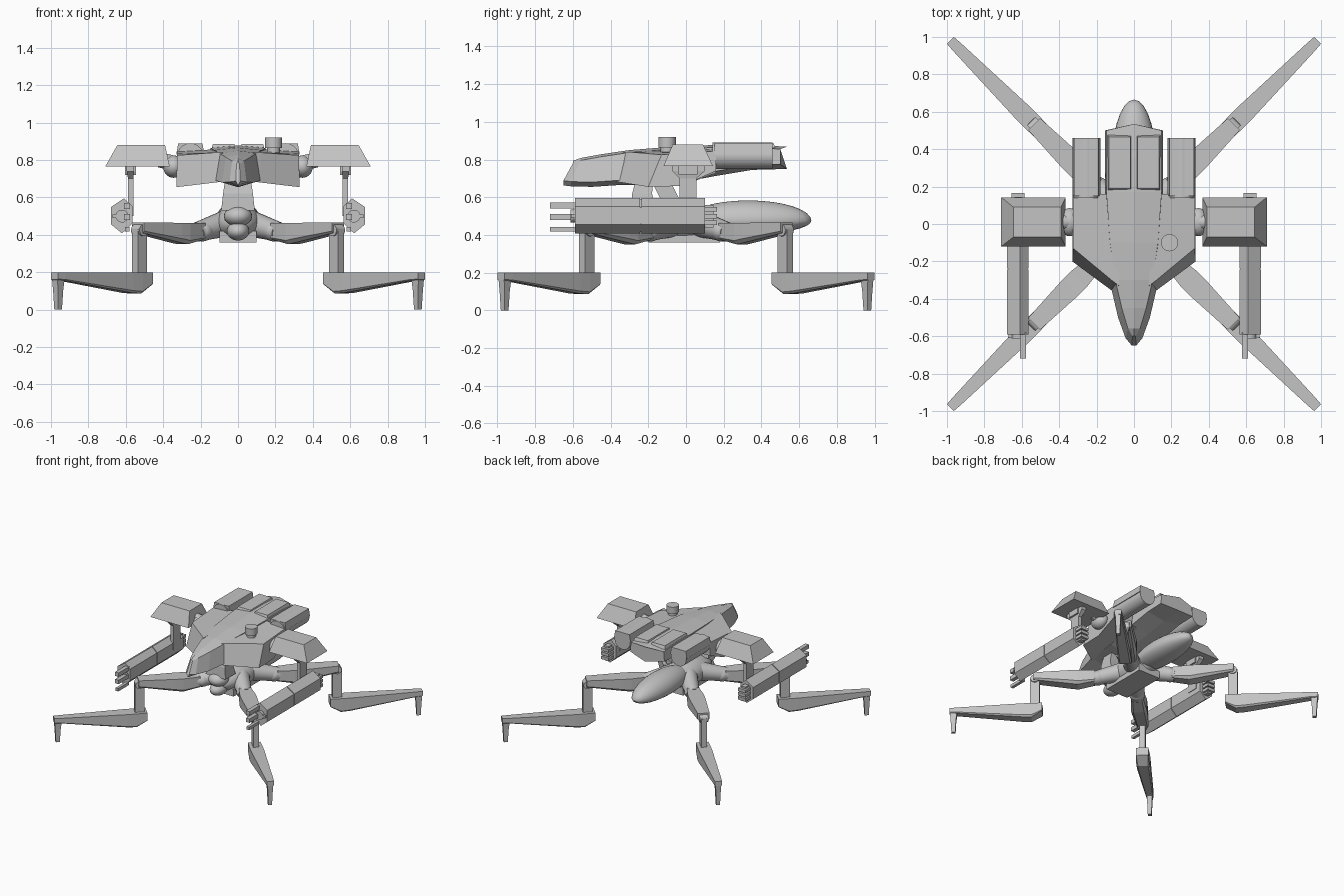
import bpy, bmesh, math
from mathutils import Vector, Matrix

if "Cube" in bpy.data.objects:
    bpy.data.objects.remove(bpy.data.objects["Cube"])

grey = bpy.data.materials.new("light_grey")
grey.diffuse_color = (0.55, 0.55, 0.55, 1)
grey.use_nodes = True
grey.node_tree.nodes["Principled BSDF"].inputs["Base Color"].default_value = grey.diffuse_color


def finish(name, bm, smooth=False):
    bmesh.ops.recalc_face_normals(bm, faces=bm.faces)
    me = bpy.data.meshes.new(name)
    bm.to_mesh(me)
    bm.free()
    me.materials.append(grey)
    ob = bpy.data.objects.new(name, me)
    bpy.context.collection.objects.link(ob)
    if smooth:
        bpy.ops.object.select_all(action='DESELECT')
        ob.select_set(True)
        bpy.context.view_layer.objects.active = ob
        bpy.ops.object.shade_smooth_by_angle(angle=math.radians(35))
    return ob


def loft(name, rings, smooth=False):
    """Skin equal-length rings of points and cap both ends."""
    bm = bmesh.new()
    vs = [[bm.verts.new(p) for p in r] for r in rings]
    n = len(rings[0])
    for a, b in zip(vs, vs[1:]):
        for i in range(n):
            j = (i + 1) % n
            bm.faces.new((a[i], a[j], b[j], b[i]))
    bm.faces.new(vs[0])
    bm.faces.new(vs[-1])
    return finish(name, bm, smooth)


def rect(x0, x1, y0, y1, z):
    return [(x0, y0, z), (x1, y0, z), (x1, y1, z), (x0, y1, z)]


def box(name, x0, x1, y0, y1, z0, z1):
    return loft(name, [rect(x0, x1, y0, y1, z0), rect(x0, x1, y0, y1, z1)])


def tube(name, a, b, r0, r1=None, n=24):
    a, b = Vector(a), Vector(b)
    bm = bmesh.new()
    rot = (b - a).to_track_quat('Z', 'Y').to_matrix().to_4x4()
    bmesh.ops.create_cone(bm, cap_ends=True, segments=n, radius1=r0,
                          radius2=r0 if r1 is None else r1, depth=(b - a).length,
                          matrix=Matrix.Translation((a + b) / 2) @ rot)
    return finish(name, bm, n > 8)


def ball(name, c, r, low=None):
    """Ellipsoid; low gives a different radius for the lower half."""
    bm = bmesh.new()
    bmesh.ops.create_uvsphere(bm, u_segments=28, v_segments=16, radius=1)
    for v in bm.verts:
        rz = low if low and v.co.z < 0 else r[2]
        v.co = Vector((v.co.x * r[0], v.co.y * r[1], v.co.z * rz)) + Vector(c)
    return finish(name, bm, True)


# Central fuselage: bottom y, width, z then top y, width, z
stations = [(-.65, .012, .668, -.60, .008, .785), (-.61, .045, .663, -.56, .032, .80),
            (-.50, .085, .66, -.45, .065, .82), (-.35, .12, .67, -.30, .10, .842),
            (-.10, .14, .67, -.10, .128, .858), (.17, .155, .72, .17, .148, .87),
            (.35, .155, .75, .35, .148, .87), (.50, .155, .755, .50, .148, .86)]
rings = []
for i, (yb, wb, zb, yt, wt, zt) in enumerate(stations):
    e = .035 if i == len(stations) - 1 else 0
    rings.append([(-wb, yb, zb + .02), (0, yb + e, zb - .005), (wb, yb, zb + .02),
                  (wt, yt, zt - .005), (0, yt + e, zt + .008), (-wt, yt, zt - .005)])
loft("fuselage", rings)

# Lookout turret on one shoulder
tube("turret_post", (.19, -.10, .80), (.19, -.10, .87), .034)
tube("turret_cap", (.19, -.10, .865), (.19, -.10, .92), .046)

for s, side in ((1, "right"), (-1, "left")):
    def X(pts):
        return [(s * p[0], p[1], p[2]) for p in pts]

    def sbox(name, x0, x1, *rest):
        box(side + "_" + name, *sorted((s * x0, s * x1)), *rest)

    # Wing block beside the nose, chamfered at front
    loft(side + "_wing", [
        X([(.08, -.38, .685), (.12, -.355, .68), (.33, -.20, .655), (.33, -.02, .66),
           (.33, .16, .74), (.08, .16, .73)]),
        X([(.08, -.33, .84), (.12, -.30, .84), (.325, -.13, .825), (.325, .0, .835),
           (.325, .16, .845), (.08, .16, .86)])])
    # Rear deck panel, and engine drum with its cover
    loft(side + "_deck_panel", [X(rect(.012, .142, .18, .475, .86)),
                                X(rect(.02, .134, .19, .465, .886))])
    tube(side + "_engine", (s * .255, .14, .82), (s * .255, .46, .82), .07)
    loft(side + "_engine_cover", [X(rect(.18, .33, .15, .46, .83)),
                                  X(rect(.19, .32, .15, .46, .888))])

    # Shoulder joint and sloped shoulder pod
    ball(side + "_shoulder_ball", (s * .345, .01, .765), (.055, .075, .06))
    tube(side + "_shoulder_axle", (s * .3, .01, .775), (s * .42, .01, .8), .04)
    loft(side + "_shoulder_pod", [X(rect(.365, .71, -.12, .143, .765)),
                                  X(rect(.39, .645, -.07, .09, .88))])

    # Arm strut: wide head narrowing to a plate
    loft(side + "_arm_strut", [X(rect(.56, .588, -.035, .055, z)) for z in (.5, .7)] +
         [X(rect(.555, .595, -.075, .1, z)) for z in (.74, .768)])
    sbox("arm_bracket", .545, .605, -.04, .06, .72, .768)

    # Gun body: six-sided housing in two sections
    hexagon = [(.565, .46), (.565, .555), (.61, .595), (.678, .55), (.678, .455), (.62, .408)]
    for nm, y0, y1, k in (("gun_front", -.59, -.243, 1), ("gun_seam", -.25, -.225, .93),
                          ("gun_rear", -.237, .10, 1)):
        loft(side + "_" + nm, [X([(.62 + (x - .62) * k, y, .5 + (z - .5) * k)
                                  for x, z in hexagon]) for y in (y0, y1)])
    # Barrels and muzzle
    for i, (x, z, w, y) in enumerate(((.593, .555, .016, -.72), (.593, .43, .012, -.72),
                                      (.593, .495, .016, -.72), (.66, .50, .01, -.61))):
        sbox(f"barrel_{i}", x - w, x + w, y, -.58, z - w, z + w)
    tube(side + "_muzzle", (s * .62, -.58, .5), (s * .62, -.612, .5), .034)
    # Rear grips
    for i, z in enumerate((.465, .50, .535)):
        sbox(f"gun_grip_{i}", .585, .655, .09, .165, z - .012, z + .012)
    sbox("gun_back_plate", .60, .64, .09, .145, .44, .56)

# Neck between hull and walker body
loft("neck", [rect(-.09, .09, -.29, -.16, .53), rect(-.08, .08, -.285, -.18, .62),
              rect(-.065, .065, -.26, -.17, .72)])
loft("neck_brace", [rect(-.03, .03, -.1, .0, .52), rect(-.03, .03, -.2, -.1, .72)])

# Walker body, head and tail
ball("body", (0, -.02, .46), (.13, .26, .10))
ball("head", (0, -.25, .50), (.075, .08, .055))
ball("chin", (0, -.25, .42), (.06, .08, .05))
box("belly_plate", -.1, .1, -.2, .18, .36, .42)
ball("tail", (0, .33, .475), (.118, .335, .108), .07)


# Four legs, each built along its own diagonal
def leg_part(name, ang, profile):
    """profile: (distance, bottom z, top z, half width, bevel)."""
    c, d = math.cos(ang), math.sin(ang)
    rings = []
    for r, z0, z1, w, b in profile:
        sec = [(-w + b, z0), (w - b, z0), (w, z0 + b), (w, z1), (-w, z1), (-w, z0 + b)]
        rings.append([(r * c - o * d, r * d + o * c, z) for o, z in sec])
    loft(name, rings)


for i, nm in enumerate(("back_right", "back_left", "front_left", "front_right")):
    a = math.radians(45 + 90 * i)
    c, d = math.cos(a), math.sin(a)
    tube(nm + "_hip", (c * .05, d * .05, .47), (c * .31, d * .31, .415), .075, .052)
    ball(nm + "_hip_ball", (c * .27, d * .27, .42), (.06, .06, .055))
    leg_part(nm + "_thigh", a, [(.29, .375, .462, .045, .01), (.42, .35, .463, .06, .02),
                                (.48, .36, .464, .06, .02), (.755, .41, .467, .045, .01)])
    leg_part(nm + "_shin", a, [(.71, .19, .43, .022, .004), (.78, .19, .43, .022, .004)])
    tube(nm + "_knee", (c * .745 - d * .032, d * .745 + c * .032, .425),
         (c * .745 + d * .032, d * .745 - c * .032, .425), .032, n=16)
    leg_part(nm + "_foreleg", a, [(.69, .135, .2, .047, .004), (.77, .086, .2, .05, .012),
                                  (.84, .09, .2, .05, .012), (1.33, .155, .2, .03, .006),
                                  (1.388, .16, .2, .026, .004)])
    # Tapering foot spike
    foot = []
    for z, r0, r1, w in ((0, 1.345, 1.375, .014), (.1, 1.34, 1.38, .018), (.18, 1.33, 1.386, .022)):
        foot.append([(r * c - o * d, r * d + o * c, z)
                     for r, o in ((r0, -w), (r1, -w), (r1, w), (r0, w))])
    loft(nm + "_foot", foot)
